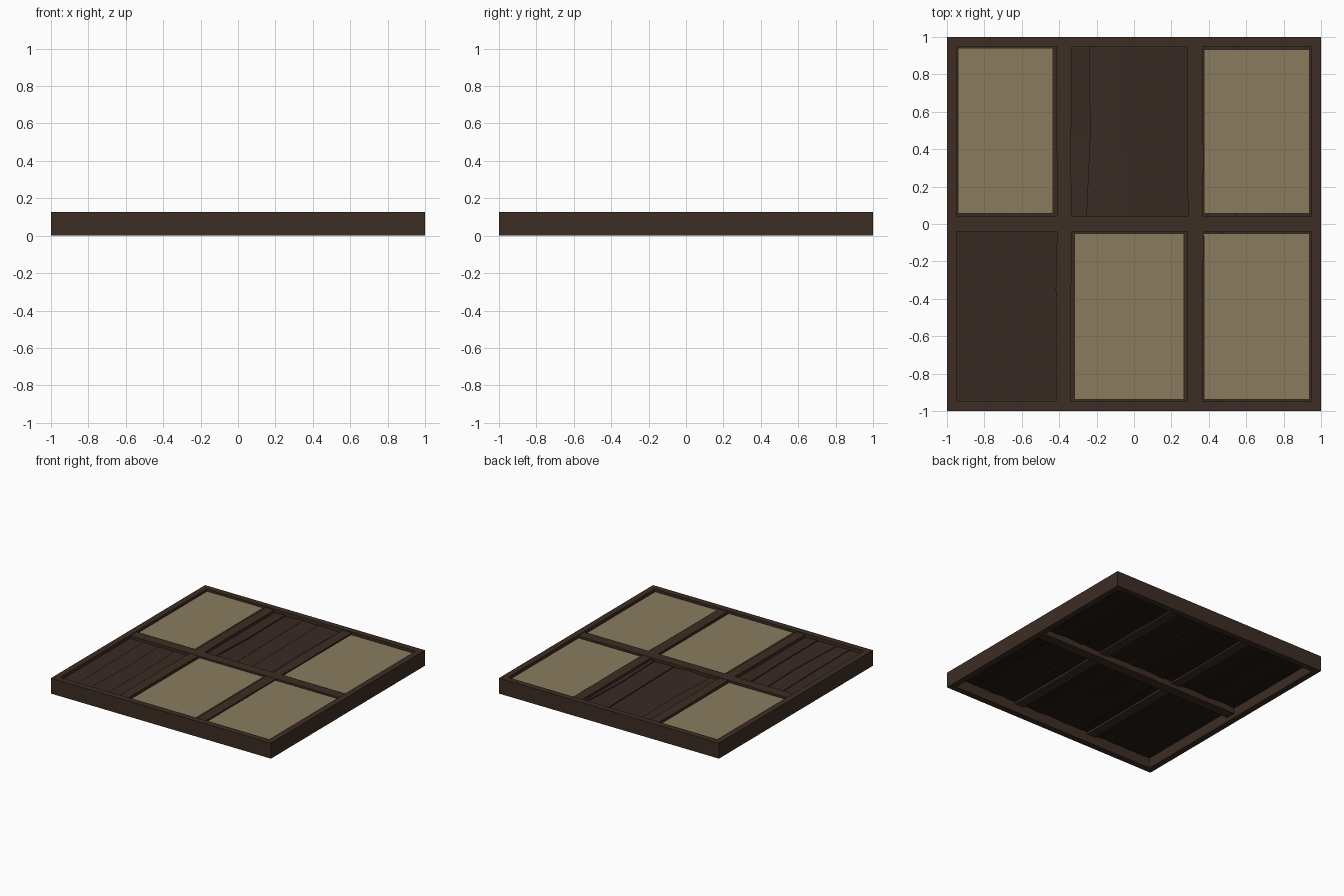
import bpy, bmesh, random

if "Cube" in bpy.data.objects:
    bpy.data.objects.remove(bpy.data.objects["Cube"])
random.seed(4)


def material(name, rgb):
    m = bpy.data.materials.new(name)
    m.diffuse_color = (*rgb, 1)
    m.use_nodes = True
    m.node_tree.nodes["Principled BSDF"].inputs["Base Color"].default_value = m.diffuse_color
    return m


WOOD = material("dark_wood", (0.046, 0.026, 0.017))
PLANK = material("plank_wood", (0.040, 0.023, 0.017))
UNDER = material("plank_underside", (0.016, 0.010, 0.007))
PAPER = material("tan_panel", (0.255, 0.198, 0.110))


def finish(name, bm, *mats):
    bmesh.ops.recalc_face_normals(bm, faces=bm.faces)
    me = bpy.data.meshes.new(name)
    bm.to_mesh(me)
    bm.free()
    for m in mats:
        me.materials.append(m)
    ob = bpy.data.objects.new(name, me)
    bpy.context.collection.objects.link(ob)
    return ob


def loft(name, rings, *mats, closed=False):
    """Skin four-cornered rings into a bar, capped or joined end to end."""
    bm = bmesh.new()
    rows = [[bm.verts.new(p) for p in ring] for ring in rings]
    pairs = list(zip(rows, rows[1:])) + ([(rows[-1], rows[0])] if closed else [])
    for a, b in pairs:
        for i in range(4):
            j = (i + 1) % 4
            bm.faces.new((a[i], a[j], b[j], b[i]))
    if not closed:
        bm.faces.new(rows[0])
        bm.faces.new(rows[-1])
    return finish(name, bm, *mats)


def box(name, x0, x1, y0, y1, z0, z1, mat):
    return loft(name, [[(x0, y, z0), (x1, y, z0), (x1, y, z1), (x0, y, z1)]
                       for y in (y0, y1)], mat)


H = 0.127      # full height
IN = 0.95      # inner edge of the rim

# Mitred outer rim
loft("outer_rim",
     [[(sx, sy, 0), (sx, sy, H), (sx * IN, sy * IN, H), (sx * IN, sy * IN, 0)]
      for sx, sy in ((1, 1), (-1, 1), (-1, -1), (1, -1))], WOOD, closed=True)

# Middle rail and the two slightly uneven cross bars in each row
box("middle_rail", -IN, IN, -0.04, 0.042, 0.035, 0.122, WOOD)
for row, (y0, y1) in enumerate(((-IN, -0.04), (0.042, IN))):
    for x0, x1 in ((-0.415, -0.335), (0.285, 0.37)):
        rings = []
        for k in range(4):
            y = y0 + (y1 - y0) * k / 3
            a, b = x0 + random.uniform(-.004, .004), x1 + random.uniform(-.004, .004)
            rings.append([(a, y, 0.068), (b, y, 0.068), (b, y, 0.120), (a, y, 0.120)])
        loft("cross_bar", rings, WOOD)

# Warped planks; each one tips a little so that the joints step
SEAMS = ((-0.95, -0.835, -0.695, -0.545, -0.41, -0.27, -0.12, 0.03, 0.17,
          0.32, 0.47, 0.62, 0.78, 0.95),
         (-0.95, -0.83, -0.69, -0.54, -0.39, -0.24, -0.07, 0.08, 0.25,
          0.40, 0.55, 0.70, 0.83, 0.95))
for (y0, y1), seams in zip(((-IN, 0), (0, IN)), SEAMS):
    lines = [[s + (random.uniform(-.016, .016) if abs(s) < 0.94 else 0)
              for _ in range(3)] for s in seams]
    for left, right in zip(lines, lines[1:]):
        tip = random.choice((-1, 1)) * random.uniform(.002, .006)
        rings = []
        for k in range(3):
            y = y0 + (y1 - y0) * k / 2
            a, b = left[k], right[k]
            rings.append([(a, y, .084 - tip), (b, y, .084 + tip),
                          (b, y, .099 + tip), (a, y, .099 - tip)])
        plank = loft("plank", rings, PLANK, UNDER)
        for f in plank.data.polygons:
            f.material_index = 1 if f.normal.z < -0.5 else 0

# Tan panels set just below the rim
for x0, x1, y0, y1 in ((-0.942, -0.432, 0.057, 0.942),
                       (0.375, 0.937, 0.057, 0.932),
                       (-0.317, 0.267, -0.938, -0.05),
                       (0.375, 0.937, -0.938, -0.05)):
    box("tan_panel", x0, x1, y0, y1, 0.097, 0.114, PAPER)
